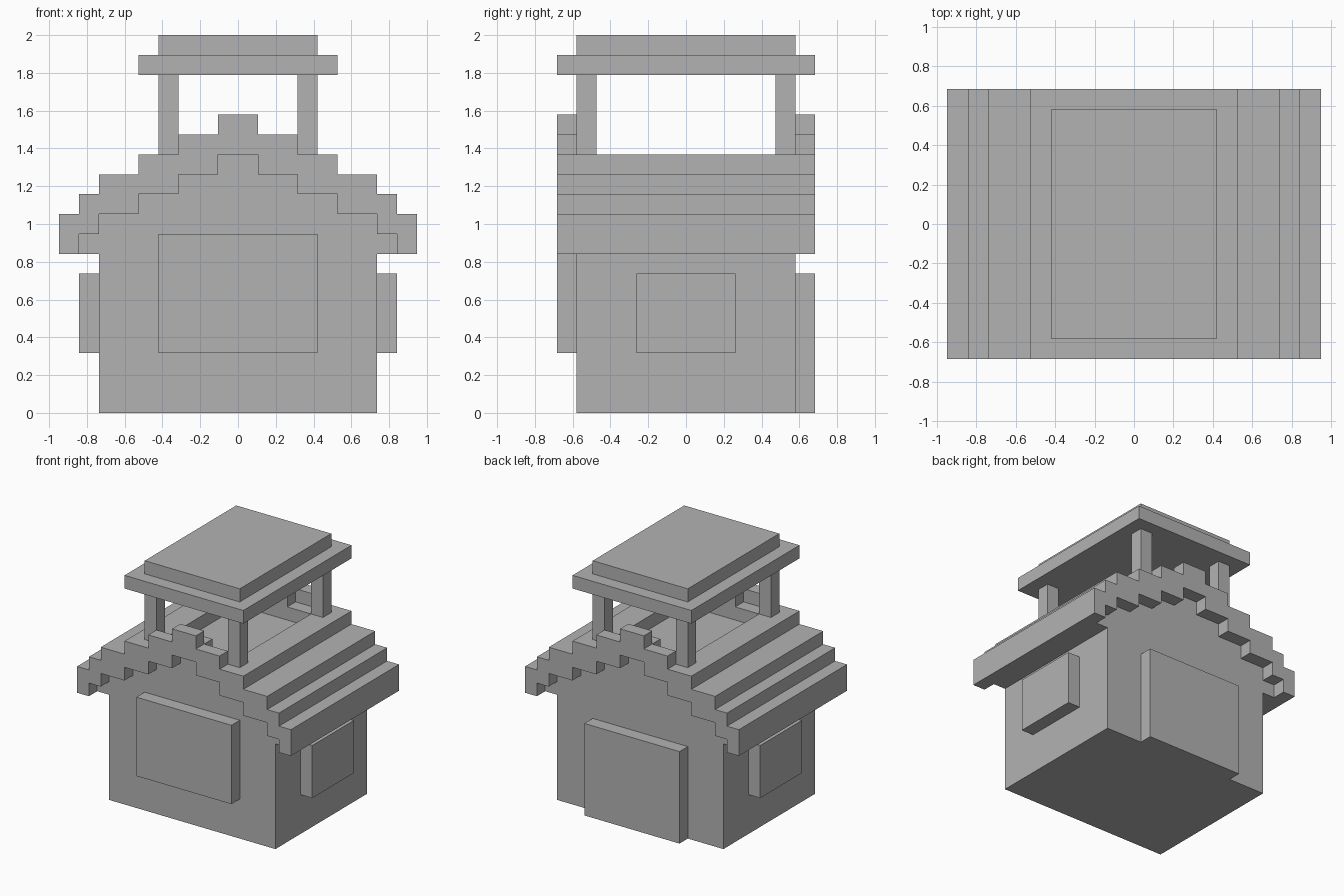
import bpy
import bmesh

cube = bpy.data.objects.get("Cube")
if cube:
    bpy.data.objects.remove(cube, do_unlink=True)

U = 2 / 19  # one block of the building grid

grey = bpy.data.materials.new("plain_grey")
grey.use_nodes = True
COLOUR = (0.45, 0.45, 0.45, 1)
grey.diffuse_color = COLOUR
grey.node_tree.nodes["Principled BSDF"].inputs["Base Color"].default_value = COLOUR


def prism(name, outline, y0, y1):
    """Extrude an x-z outline, in blocks, from y0 to y1."""
    bm = bmesh.new()
    face = bm.faces.new([bm.verts.new((x * U, y0 * U, z * U)) for x, z in outline])
    new = bmesh.ops.extrude_face_region(bm, geom=[face])["geom"]
    verts = [v for v in new if isinstance(v, bmesh.types.BMVert)]
    bmesh.ops.translate(bm, verts=verts, vec=(0, (y1 - y0) * U, 0))
    bmesh.ops.recalc_face_normals(bm, faces=bm.faces)
    mesh = bpy.data.meshes.new(name)
    bm.to_mesh(mesh)
    bm.free()
    mesh.materials.append(grey)
    obj = bpy.data.objects.new(name, mesh)
    bpy.context.collection.objects.link(obj)
    return obj


def box(name, x0, x1, y0, y1, z0, z1):
    return prism(name, [(x0, z0), (x1, z0), (x1, z1), (x0, z1)], y0, y1)


def stairs(steps, drop=0):
    """Stepped line through (inner x, outer x, height), centre outwards."""
    return [(x, z - drop) for a, b, z in steps for x in (a, b)]


def mirrored(points):
    """Close a right half outline with its reflection."""
    return points + [(-x, z) for x, z in reversed(points)]


# House body, with a sunken belfry floor
prism("house_body", mirrored([(3, 12), (3, 11), (5, 11), (5, 10), (7, 10), (7, 0)]),
      -5.5, 5.5)

# Stepped roof slopes and the blocks tucked under the eaves
slope = [(3, 5, 13), (5, 7, 12), (7, 8, 11), (8, 9, 10)]
under = [(8, 9, 8), (7, 8, 9), (5, 7, 10), (3, 5, 11)]
lower = [(x, z) for a, b, z in under for x in (b, a)]
for side, label in ((1, "left"), (-1, "right")):
    outline = [(side * x, z) for x, z in stairs(slope) + lower]
    prism(label + "_roof_slope", outline, -6.5, 6.5)
    xs = sorted((side * 7, side * 8))
    box(label + "_eave_block", *xs, -5.5, 5.5, 8, 9)
    # Side windows
    box(label + "_window", *xs, -2.5, 2.5, 3, 7)

# Gable peaks at both ends, with a lower inner parapet
peak = [(1, 15), (1, 14), (3, 14), (3, 12), (1, 12), (1, 13)]
parapet = [(1, 14), (1, 13), (3, 13), (3, 12)]
for side, label in ((-1, "front"), (1, "back")):
    prism(label + "_gable_peak", mirrored(peak), *sorted((side * 5.5, side * 6.5)))
    prism(label + "_parapet", mirrored(parapet), *sorted((side * 4.5, side * 5.5)))
    # Corner posts of the belfry
    for sx, hand in ((1, "left"), (-1, "right")):
        box(f"{label}_{hand}_post", *sorted((sx * 3, sx * 4)),
            *sorted((side * 4.5, side * 5.5)), 13, 17)

# Front window and back door
box("front_window", -4, 4, -6.5, -5.5, 3, 9)
box("back_door", -4, 4, 5.5, 6.5, 0, 7)

# Belfry cap
box("cap_lower", -5, 5, -6.5, 6.5, 17, 18)
box("cap_upper", -4, 4, -5.5, 5.5, 18, 19)
